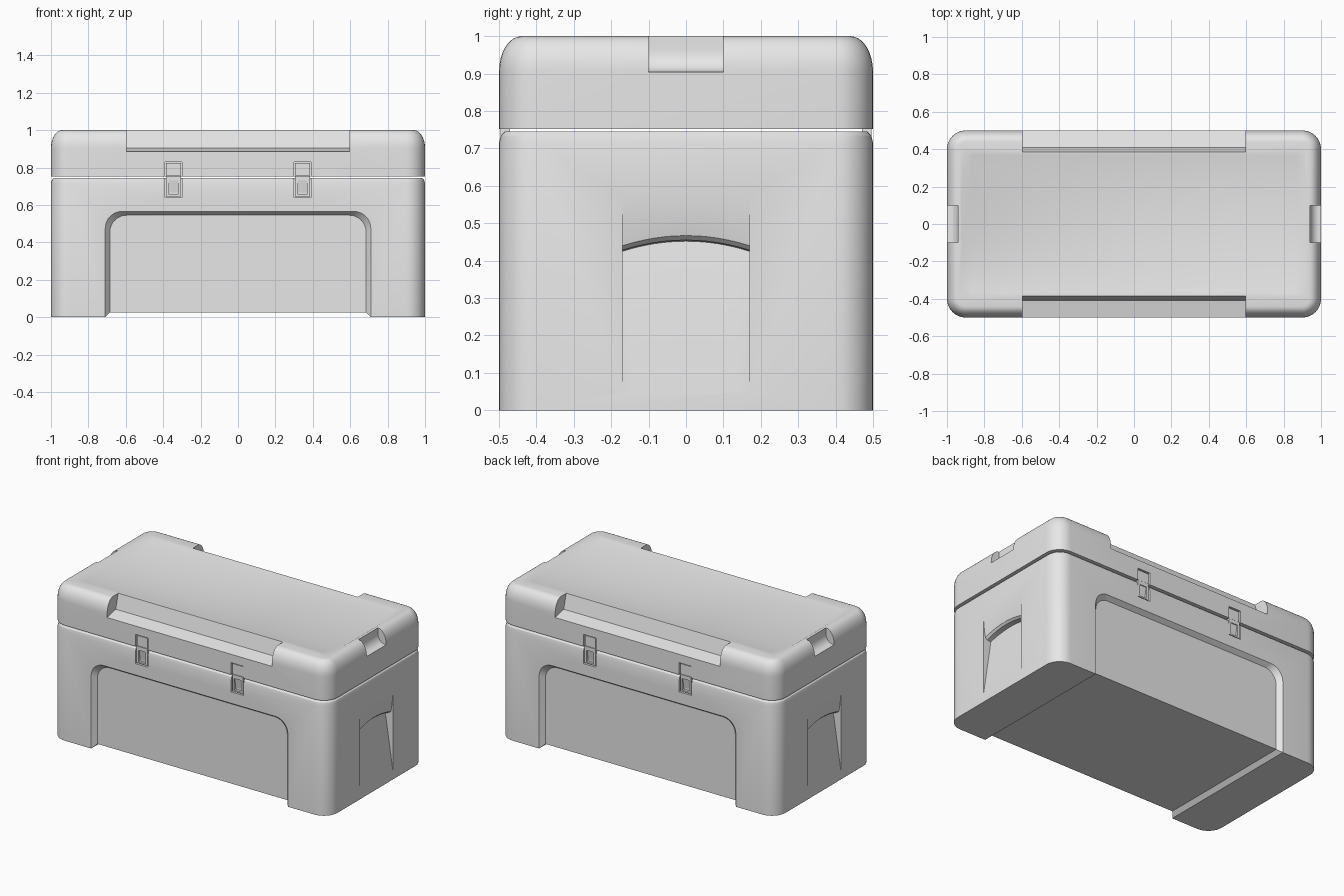
import bpy, bmesh, math

cube = bpy.data.objects.get("Cube")
if cube:
    bpy.data.objects.remove(cube, do_unlink=True)

grey = bpy.data.materials.new("light_grey_plastic")
grey.use_nodes = True
grey.diffuse_color = (0.8, 0.8, 0.8, 1)
grey.node_tree.nodes["Principled BSDF"].inputs["Base Color"].default_value = (0.8, 0.8, 0.8, 1)


def loft(name, rings, sx=1, sy=1):
    """Skin matching rings of points into a closed solid, optionally flipped."""
    bm = bmesh.new()
    loops = [[bm.verts.new((x * sx, y * sy, z)) for x, y, z in ring] for ring in rings]
    n = len(loops[0])
    for a, b in zip(loops, loops[1:]):
        for i in range(n):
            j = (i + 1) % n
            bm.faces.new((a[i], a[j], b[j], b[i]))
    bm.faces.new(loops[0])
    bm.faces.new(loops[-1])
    bmesh.ops.recalc_face_normals(bm, faces=bm.faces)
    mesh = bpy.data.meshes.new(name)
    bm.to_mesh(mesh)
    bm.free()
    mesh.materials.append(grey)
    obj = bpy.data.objects.new(name, mesh)
    bpy.context.collection.objects.link(obj)
    return obj


def box(name, x0, x1, y0, y1, z0, z1, sx=1, sy=1):
    rings = [[(x0, y0, z), (x1, y0, z), (x1, y1, z), (x0, y1, z)] for z in (z0, z1)]
    return loft(name, rings, sx, sy)


def cut(target, cutter):
    """Subtract a cutter and discard it."""
    cutter.hide_render = True
    mod = target.modifiers.new("cut", 'BOOLEAN')
    mod.operation = 'DIFFERENCE'
    mod.solver = 'EXACT'
    mod.object = cutter
    bpy.context.view_layer.update()
    graph = bpy.context.evaluated_depsgraph_get()
    mesh = bpy.data.meshes.new_from_object(target.evaluated_get(graph))
    target.modifiers.clear()
    target.data = mesh
    bpy.data.objects.remove(cutter, do_unlink=True)


def rounded_ring(inset, z, radius=0.1, steps=8):
    hx, hy, r = 1 - inset, 0.5 - inset, radius - inset
    ring = []
    for k, (cx, cy) in enumerate(((1, 1), (-1, 1), (-1, -1), (1, -1))):
        for i in range(steps + 1):
            a = math.pi / 2 * (k + i / steps)
            ring.append((cx * (hx - r) + r * math.cos(a), cy * (hy - r) + r * math.sin(a), z))
    return ring


def arch_ring(half, top, y, r=0.09, steps=8):
    ring = [(half, y, -0.1)]
    for k, c in enumerate((1, -1)):
        for i in range(steps + 1):
            a = math.pi / 2 * (k + i / steps)
            ring.append((c * (half - r) + r * math.cos(a), y, top - r + r * math.sin(a)))
    return ring + [(-half, y, -0.1)]


# Main shells
body = loft("body", [rounded_ring(i, z) for i, z in
                     ((0, 0), (0, 0.715), (0.005, 0.735), (0.015, 0.745))])
lid_profile = [(0, 0.752)]
for i in range(9):
    a = math.pi / 2 * i / 8
    lid_profile.append((0.06 * (1 - math.cos(a)), 0.905 + 0.095 * math.sin(a)))
lid = loft("lid", [rounded_ring(i, z) for i, z in lid_profile])

# Raised channel under the body
cut(body, loft("channel_cutter", [
    [(-h, -0.6, z), (h, -0.6, z), (h, 0.6, z), (-h, 0.6, z)]
    for h, z in ((0.735, -0.025), (0.685, 0.025))]))

# Shallow dish in the lid top
dish = []
for x, depth in ((-0.93, 0), (-0.87, 0.03), (0.87, 0.03), (0.93, 0)):
    ring = [(x, 0.4, 1.1), (x, -0.4, 1.1)]
    for i in range(25):
        y = -0.4 + 0.8 * i / 24
        ring.append((x, y, 1 + (-depth * (1 - (y / 0.38) ** 2) if depth else 0.004)))
    dish.append(ring)
cut(lid, loft("dish_cutter", dish))

for s in (-1, 1):
    # Arched panel recess on both long sides
    cut(body, loft("panel_cutter", [arch_ring(h, t, y) for h, t, y in
                                    ((0.735, 0.585, -0.53), (0.685, 0.545, -0.47))], 1, s))

    # Long grip ledge on the lid
    section = ((-0.38, 1.02), (-0.41, 0.905), (-0.545, 0.875), (-0.545, 1.02))
    cut(lid, loft("ledge_cutter", [[(x, y, z) for y, z in section] for x in (-0.595, 0.595)], 1, s))

    # Scooped notch in each lid end
    scoop = [(1.05, 1.05), (0.94, 1.05)]
    for i in range(9):
        a = math.pi / 2 * i / 8
        scoop.append((0.99 - 0.05 * math.cos(a), 0.965 - 0.06 * math.sin(a)))
    scoop.append((1.05, 0.905))
    cut(lid, loft("notch_cutter", [[(x, y, z) for x, z in scoop] for y in (-0.1, 0.1)], s, 1))

    # Wedge hand hold with an arched, rolled upper lip on each body end
    hold = []
    for i in range(13):
        y = 0.17 * (i / 6 - 1)
        d = -0.027 * (y / 0.17) ** 2
        top = 0.452 + d
        section = ((1.015, -0.05), (1 - 0.15 * (top - 0.05), top), (0.972, 0.455 + d),
                   (0.985, 0.467 + d), (0.993, 0.503 + d / 2), (1, 0.57), (1.02, 0.7))
        hold.append([(x, y, z) for x, z in section])
    cut(body, loft("hold_cutter", hold, s, 1))

# Two latches on each long side
latches = []
for sy, side in ((1, "front"), (-1, "back")):
    for sx, hand in ((1, "left"), (-1, "right")):
        for shell in (body, lid):
            cut(shell, box("latch_pocket", 0.3, 0.39, -0.55, -0.48, 0.64, 0.83, sx, sy))
        name = f"{side}_{hand}_latch"
        latches.append(box(name + "_keeper", 0.306, 0.384, -0.494, -0.47, 0.757, 0.824, sx, sy))
        handle = box(name + "_handle", 0.306, 0.384, -0.496, -0.47, 0.646, 0.755, sx, sy)
        # Wedge finger slot
        slot = ((-0.51, 0.655), (-0.478, 0.655), (-0.49, 0.73), (-0.51, 0.73))
        cut(handle, loft("slot_cutter", [[(x, y, z) for y, z in slot]
                                         for x in (0.32, 0.37)], sx, sy))
        latches.append(handle)

# Smooth rounded surfaces, keep crisp edges
bpy.ops.object.select_all(action='DESELECT')
for obj in [body, lid] + latches:
    obj.select_set(True)
bpy.context.view_layer.objects.active = body
bpy.ops.object.shade_smooth_by_angle(angle=math.radians(30))
